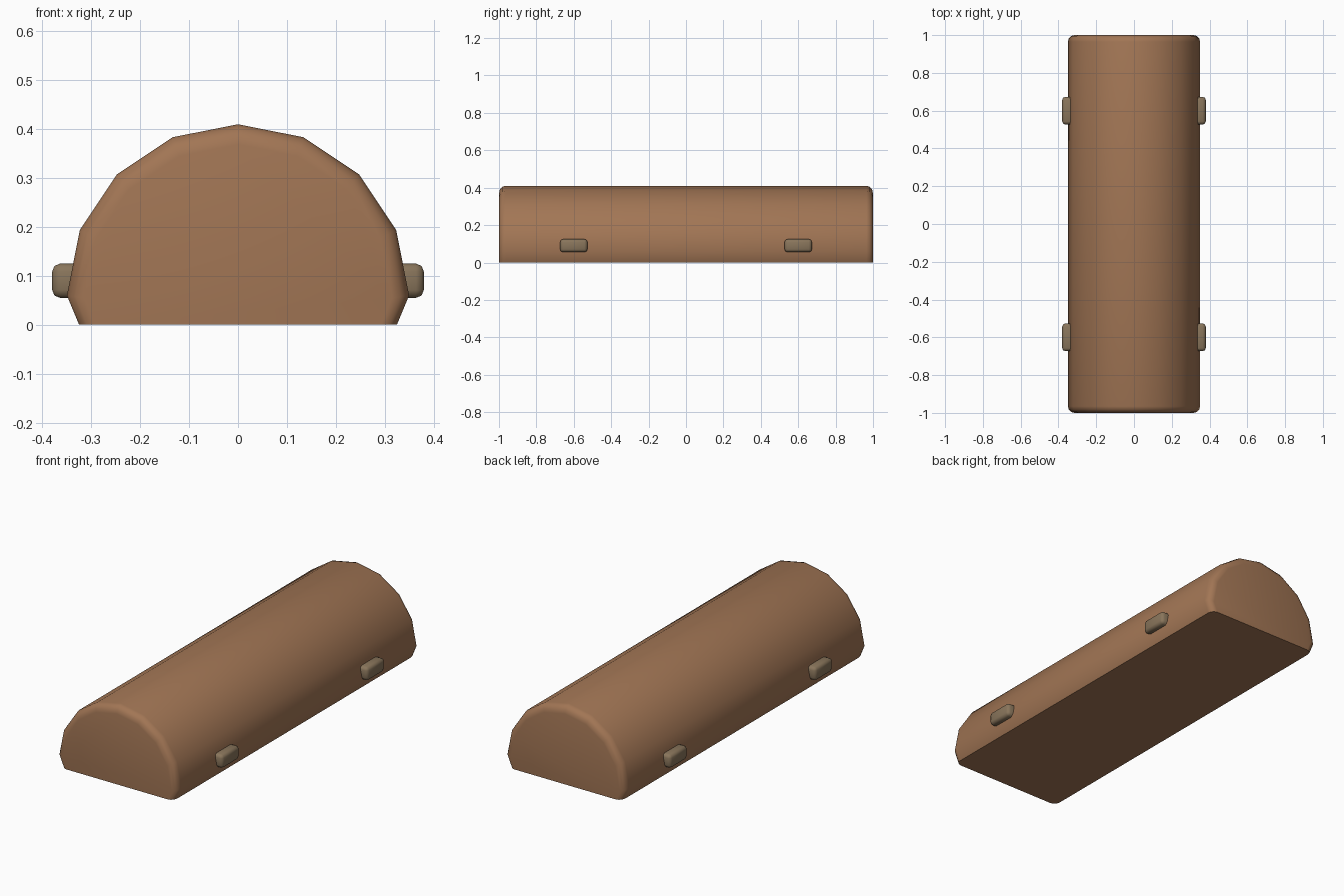
import bpy, bmesh, math

if "Cube" in bpy.data.objects:
    bpy.data.objects.remove(bpy.data.objects["Cube"])


def material(name, rgb):
    m = bpy.data.materials.new(name)
    m.diffuse_color = (*rgb, 1)
    m.use_nodes = True
    m.node_tree.nodes["Principled BSDF"].inputs["Base Color"].default_value = m.diffuse_color
    return m


def add_object(name, bm, mat, angle):
    bmesh.ops.recalc_face_normals(bm, faces=bm.faces)
    mesh = bpy.data.meshes.new(name)
    bm.to_mesh(mesh)
    bm.free()
    mesh.materials.append(mat)
    ob = bpy.data.objects.new(name, mesh)
    bpy.context.collection.objects.link(ob)
    bpy.ops.object.select_all(action='DESELECT')
    ob.select_set(True)
    bpy.context.view_layer.objects.active = ob
    bpy.ops.object.shade_smooth_by_angle(angle=math.radians(angle))
    return ob


brown = material("warm brown", (0.36, 0.18, 0.09))
taupe = material("dull taupe", (0.25, 0.178, 0.105))

# Arched body: half of a 16-sided section with a tucked-in flat base
profile = [(0.325, 0.0)]
for i in range(9):
    a = math.radians(22.5 * i)
    profile.append((0.35 * math.cos(a), 0.06 + 0.35 * math.sin(a)))
profile.append((-0.325, 0.0))

# Rounded ends: the section shrinks toward the base centre along a quarter arc
radius, steps = 0.035, 3
stations = []
for i in range(steps + 1):
    a = math.radians(90 * i / steps)
    stations.append((-1 + radius * (1 - math.cos(a)), 1 - 0.1 * (1 - math.sin(a))))
stations += [(-y, s) for y, s in reversed(stations)]

bm = bmesh.new()
rings = [[bm.verts.new((x * s, y, z * s)) for x, z in profile] for y, s in stations]
for r0, r1 in zip(rings, rings[1:]):
    for i in range(len(profile) - 1):
        bm.faces.new((r0[i], r0[i + 1], r1[i + 1], r1[i]))
bm.faces.new(rings[0])
bm.faces.new(rings[-1])
# Flat base
bm.faces.new([r[0] for r in rings] + [r[-1] for r in reversed(rings)])
add_object("body", bm, brown, 40)

# Four small rounded side lugs
for side, sx in (("right", 1), ("left", -1)):
    for end, sy in (("front", -1), ("back", 1)):
        bm = bmesh.new()
        bmesh.ops.create_cube(bm, size=1)
        for v in bm.verts:
            v.co.x = v.co.x * 0.08 + sx * 0.34
            v.co.y = v.co.y * 0.146 + sy * 0.6
            v.co.z = v.co.z * 0.07 + 0.09
        bmesh.ops.bevel(bm, geom=bm.edges[:], offset=0.016, segments=2,
                        profile=0.5, affect='EDGES')
        add_object(f"{end}_{side}_lug", bm, taupe, 50)
